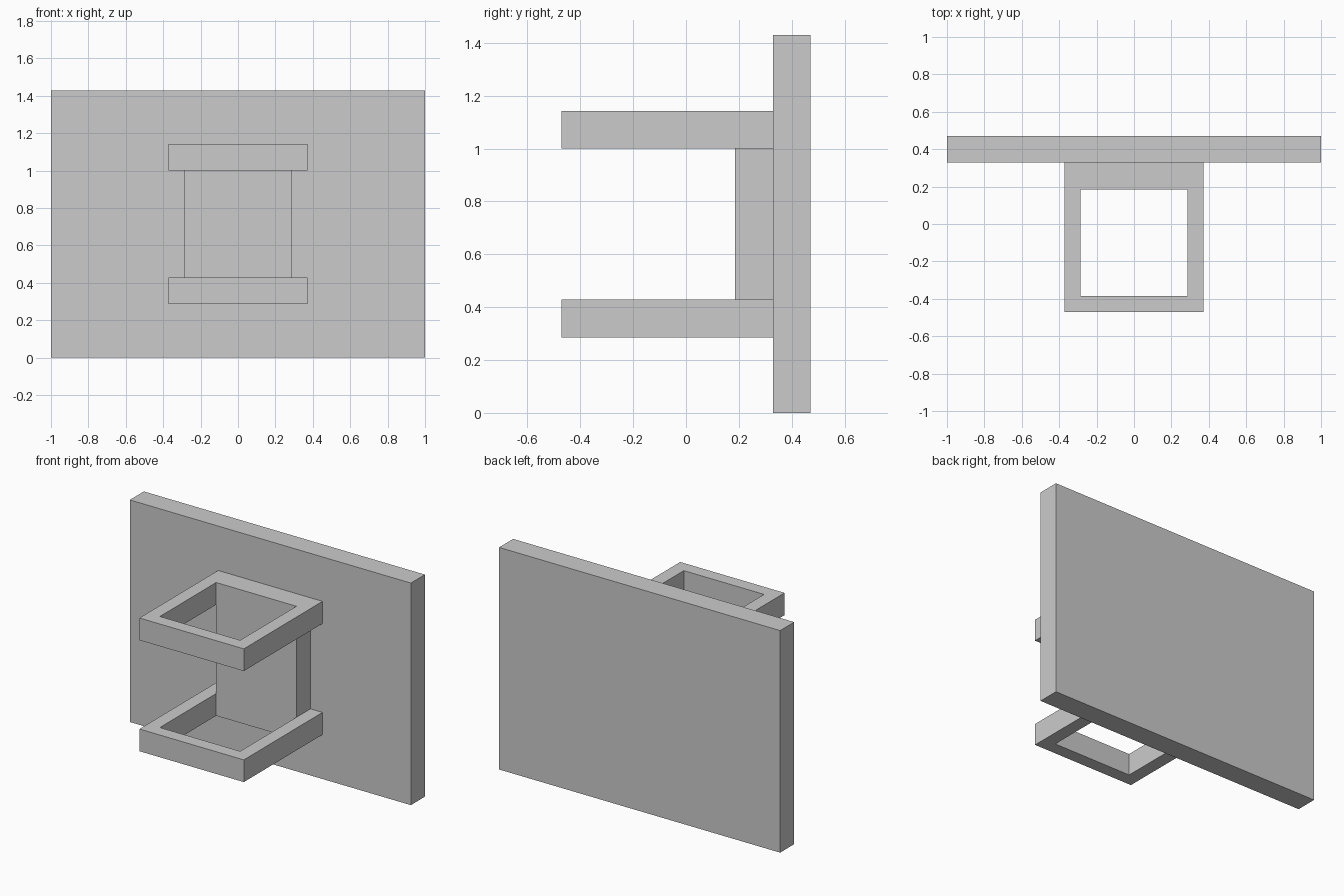
import bpy, bmesh

if "Cube" in bpy.data.objects:
    bpy.data.objects.remove(bpy.data.objects["Cube"])

U = 1 / 7                    # board thickness, the module of the whole model
FRONT, BACK = -3.3 * U, 3.3 * U
WALL = 0.6 * U               # thin walls of the rings


def make_object(name, bm):
    bmesh.ops.recalc_face_normals(bm, faces=bm.faces[:])
    mesh = bpy.data.meshes.new(name)
    bm.to_mesh(mesh)
    bm.free()
    bpy.context.collection.objects.link(bpy.data.objects.new(name, mesh))


def box(name, half_x, y0, y1, z0, z1):
    bm = bmesh.new()
    bmesh.ops.create_cube(bm, size=1)
    for v in bm.verts:
        v.co = (half_x * 2 * v.co.x,
                y0 + (y1 - y0) * (v.co.y + 0.5),
                z0 + (z1 - z0) * (v.co.z + 0.5))
    make_object(name, bm)


def ring(name, outer, inner, z0, z1):
    """Rectangular frame; outer and inner are (half_x, y0, y1)."""
    bm = bmesh.new()

    def loop(rect, z):
        hx, y0, y1 = rect
        return [bm.verts.new((x, y, z)) for x, y in
                ((-hx, y0), (hx, y0), (hx, y1), (-hx, y1))]

    loops = [loop(outer, z0), loop(outer, z1), loop(inner, z1), loop(inner, z0)]
    for a, b in zip(loops, loops[1:] + loops[:1]):
        for i in range(4):
            j = (i + 1) % 4
            bm.faces.new((a[i], a[j], b[j], b[i]))
    make_object(name, bm)


# Wall board at the back
box("back_board", 1, BACK - U, BACK, 0, 10 * U)

# Spacer block between the rings
box("spacer_block", 2 * U, BACK - 2 * U, BACK - U, 3 * U, 7 * U)

# Two square rings, with a thicker bar against the board
outer = (2 * U + WALL, FRONT, BACK - U)
inner = (2 * U, FRONT + WALL, BACK - 2 * U)
for name, z in (("lower_ring", 2 * U), ("upper_ring", 7 * U)):
    ring(name, outer, inner, z, z + U)
